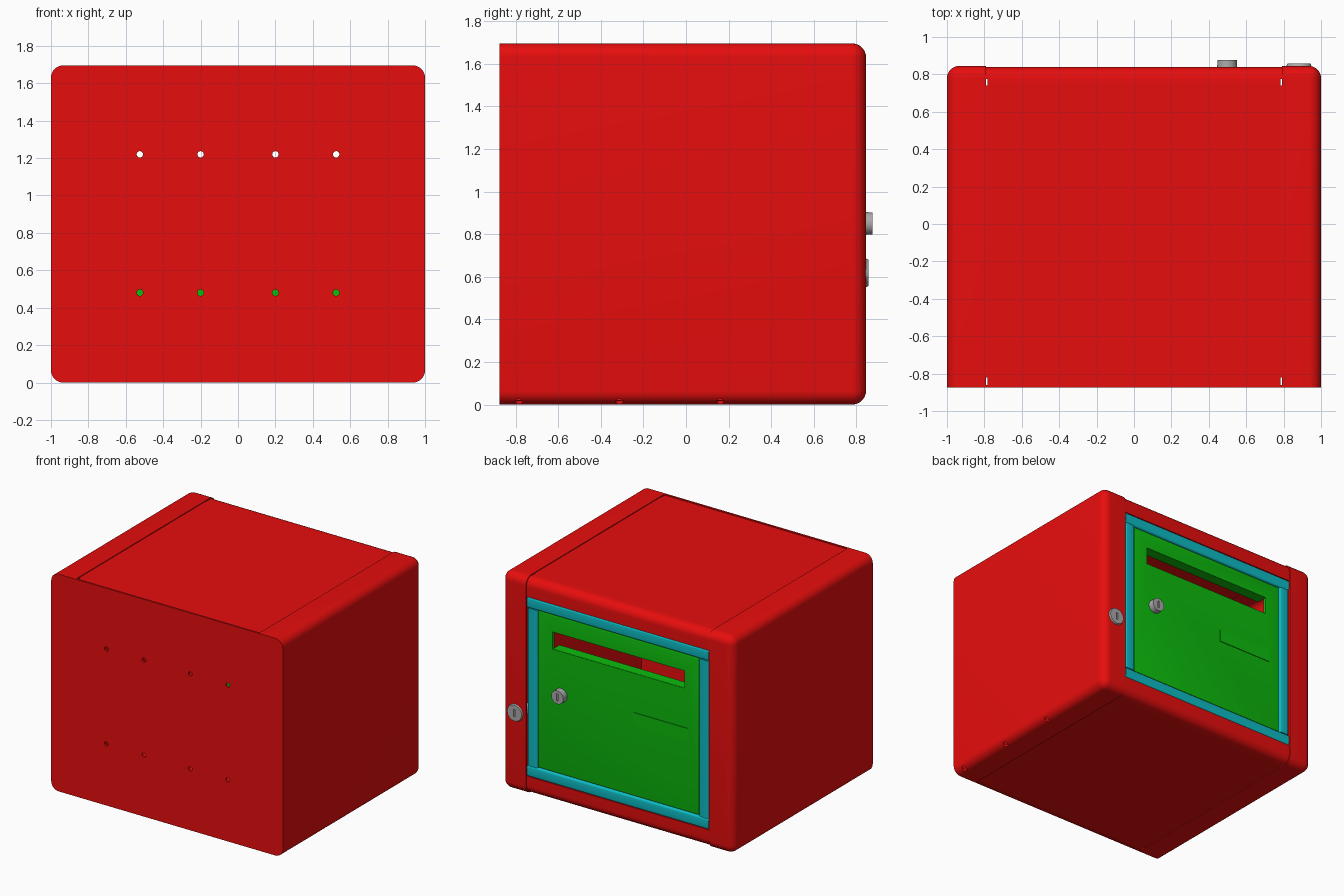
import bpy, bmesh
from math import radians
from mathutils import Matrix, Vector

if "Cube" in bpy.data.objects:
    bpy.data.objects.remove(bpy.data.objects["Cube"])

X, Y0, Y1, Z = 1.0, -0.875, 0.845, 1.695   # overall box
R, T, SEAM = 0.065, 0.015, 0.79            # corner radius, sheet thickness, seam


def material(name, rgb):
    m = bpy.data.materials.new(name)
    m.diffuse_color = (*rgb, 1)
    m.use_nodes = True
    m.node_tree.nodes["Principled BSDF"].inputs["Base Color"].default_value = m.diffuse_color
    return m


RED = material("red_paint", (0.8, 0.004, 0.004))
GREEN = material("green_paint", (0.004, 0.5, 0.004))
CYAN = material("cyan_paint", (0.004, 0.5, 0.55))
GREY = material("grey_metal", (0.4, 0.4, 0.4))


def add_box(bm, lo, hi):
    lo, hi = Vector(lo), Vector(hi)
    m = Matrix.Translation((lo + hi) / 2) @ Matrix.Diagonal((*(hi - lo), 1))
    return bmesh.ops.create_cube(bm, size=1, matrix=m)["verts"]


def add_cyl(bm, c, r1, depth, r2=None, along_y=True, seg=20):
    m = Matrix.Translation(c)
    if along_y:
        m = m @ Matrix.Rotation(radians(-90), 4, 'X')
    bmesh.ops.create_cone(bm, cap_ends=True, segments=seg, radius1=r1,
                          radius2=r1 if r2 is None else r2, depth=depth, matrix=m)


def bevel(bm, edges, r, seg):
    bmesh.ops.bevel(bm, geom=list(edges), offset=r, segments=seg, profile=0.5, affect='EDGES')


def finish(bm, name, mat, cut=None, solid=0):
    """Turn a bmesh into an object, thicken it, cut it and smooth it."""
    def make(b, n):
        me = bpy.data.meshes.new(n)
        b.to_mesh(me)
        b.free()
        o = bpy.data.objects.new(n, me)
        bpy.context.collection.objects.link(o)
        return o
    ob = make(bm, name)
    if mat:
        ob.data.materials.append(mat)
    if solid:
        s = ob.modifiers.new("sheet", 'SOLIDIFY')
        s.thickness, s.offset = solid, -1
    cutter = None
    if cut:
        cutter = make(cut, name + "_cutter")
        cutter.hide_render = True
        b = ob.modifiers.new("cut", 'BOOLEAN')
        b.operation, b.solver, b.object = 'DIFFERENCE', 'EXACT', cutter
    bpy.ops.object.select_all(action='DESELECT')
    ob.select_set(True)
    bpy.context.view_layer.objects.active = ob
    bpy.ops.object.convert(target='MESH')
    bpy.ops.object.shade_smooth_by_angle(angle=radians(30))
    if cutter:
        bpy.data.objects.remove(cutter)
    return ob


def shell(inset, x_min=None, x_max=None):
    """Rounded box open at -y, trimmed to a range of x."""
    bm = bmesh.new()
    yb = Y0 + T
    add_box(bm, (-X + inset, yb, inset), (X - inset, Y1 - inset, Z - inset))
    bevel(bm, [e for e in bm.edges if any(v.co.y > 0 for v in e.verts)], R, 8)
    bmesh.ops.delete(bm, geom=[f for f in bm.faces if all(v.co.y < yb + 1e-4 for v in f.verts)],
                     context='FACES')
    for x, n in ((x_min, -1), (x_max, 1)):
        if x is not None:
            bmesh.ops.bisect_plane(bm, geom=bm.verts[:] + bm.edges[:] + bm.faces[:],
                                   plane_co=(x, 0, 0), plane_no=(n, 0, 0), clear_outer=True)
    return bm


# centre sheet, slightly lower than the side caps, with door opening and slits
F0, F1 = 0.145, 1.545
cut = bmesh.new()
add_box(cut, (-0.85, 0.79, F0), (0.85, 0.9, F1))
for s in (-1, 1):
    for a, b in ((0.74, 0.775), (-0.9, -0.82)):
        xs = sorted((s * 0.784, s * 0.81))
        add_box(cut, (xs[0], a, -0.1), (xs[1], b, 1.8))
finish(shell(0.006, -SEAM, SEAM), "centre_sheet", RED, cut, T)

# side caps, the +x one with three drain holes
finish(shell(0, x_max=-SEAM), "left_cap", RED, None, T)
cut = bmesh.new()
for y in (-0.785, -0.313, 0.16):
    add_cyl(cut, (0.97, y, 0.03), 0.018, 0.1, along_y=False)
finish(shell(0, x_min=SEAM), "right_cap", RED, cut, T)

# back plate with mounting holes
bm, cut = bmesh.new(), bmesh.new()
add_box(bm, (-X, Y0, 0), (X, Y0 + T, Z))
bevel(bm, [e for e in bm.edges if abs(e.verts[0].co.y - e.verts[1].co.y) > 0.001], R, 8)
for x in (-0.525, -0.2, 0.2, 0.525):
    for z in (0.48, 1.22):
        add_cyl(cut, (x, Y0, z), 0.017, 0.1)
finish(bm, "back_plate", RED, cut)

# door frame bars
W, FX = 0.085, SEAM - 0.006
for name, lo, hi in (("frame_top", (-FX, F1 - W), (FX, F1)),
                     ("frame_bottom", (-FX, F0), (FX, F0 + W)),
                     ("frame_left", (-FX, F0 + W), (-FX + W, F1 - W)),
                     ("frame_right", (FX - W, F0 + W), (FX, F1 - W))):
    bm = bmesh.new()
    add_box(bm, (lo[0], 0.785, lo[1]), (hi[0], 0.84, hi[1]))
    k = 0 if "top" in name or "bottom" in name else 2   # long axis
    bevel(bm, [e for e in bm.edges if all(v.co.y > 0.83 for v in e.verts)
               and abs(e.verts[0].co[k] - e.verts[1].co[k]) > 0.2], 0.015, 4)
    finish(bm, name, CYAN)

# door with mail slot
DY, SX, S0, S1 = 0.83, 0.57, 1.19, 1.325
bm, cut = bmesh.new(), bmesh.new()
add_box(bm, (-0.697, DY - 0.025, F0 + W + 0.003), (0.697, DY, F1 - W - 0.003))
bevel(bm, [e for e in bm.edges if all(v.co.y > DY - 0.01 for v in e.verts)], 0.008, 3)
add_box(cut, (-SX, 0.7, S0), (SX, 0.9, S1))
finish(bm, "door", GREEN, cut)

# slot lips bent inward
for name, z in (("slot_lip_lower", S0 - 0.009), ("slot_lip_upper", S1 - 0.001)):
    bm = bmesh.new()
    add_box(bm, (-SX, DY - 0.085, z), (SX, DY - 0.004, z + 0.01))
    finish(bm, name, GREEN)

# name plate
bm = bmesh.new()
add_box(bm, (-0.6, DY - 0.01, 0.79), (-0.13, DY + 0.005, 0.885))
finish(bm, "name_plate", GREEN)

# locks: barrel behind, tapered head, keyhole slot
for name, x, z, r, base, front, tip in (("door_lock", 0.498, 0.85, 0.054, 0.82, 0.876, 0.052),
                                        ("cap_lock", 0.882, 0.618, 0.069, 0.84, 0.857, 0.062)):
    bm, cut = bmesh.new(), bmesh.new()
    add_cyl(bm, (x, (base + front) / 2, z), r, front - base, tip, seg=32)
    add_box(cut, (x - 0.007, front - 0.008, z - 0.028), (x + 0.007, front + 0.05, z + 0.028))
    finish(bm, name, GREY, cut)
    bm = bmesh.new()
    add_cyl(bm, (x, base - 0.05, z), r * 0.75, 0.11, seg=24)
    finish(bm, name + "_barrel", GREY)
